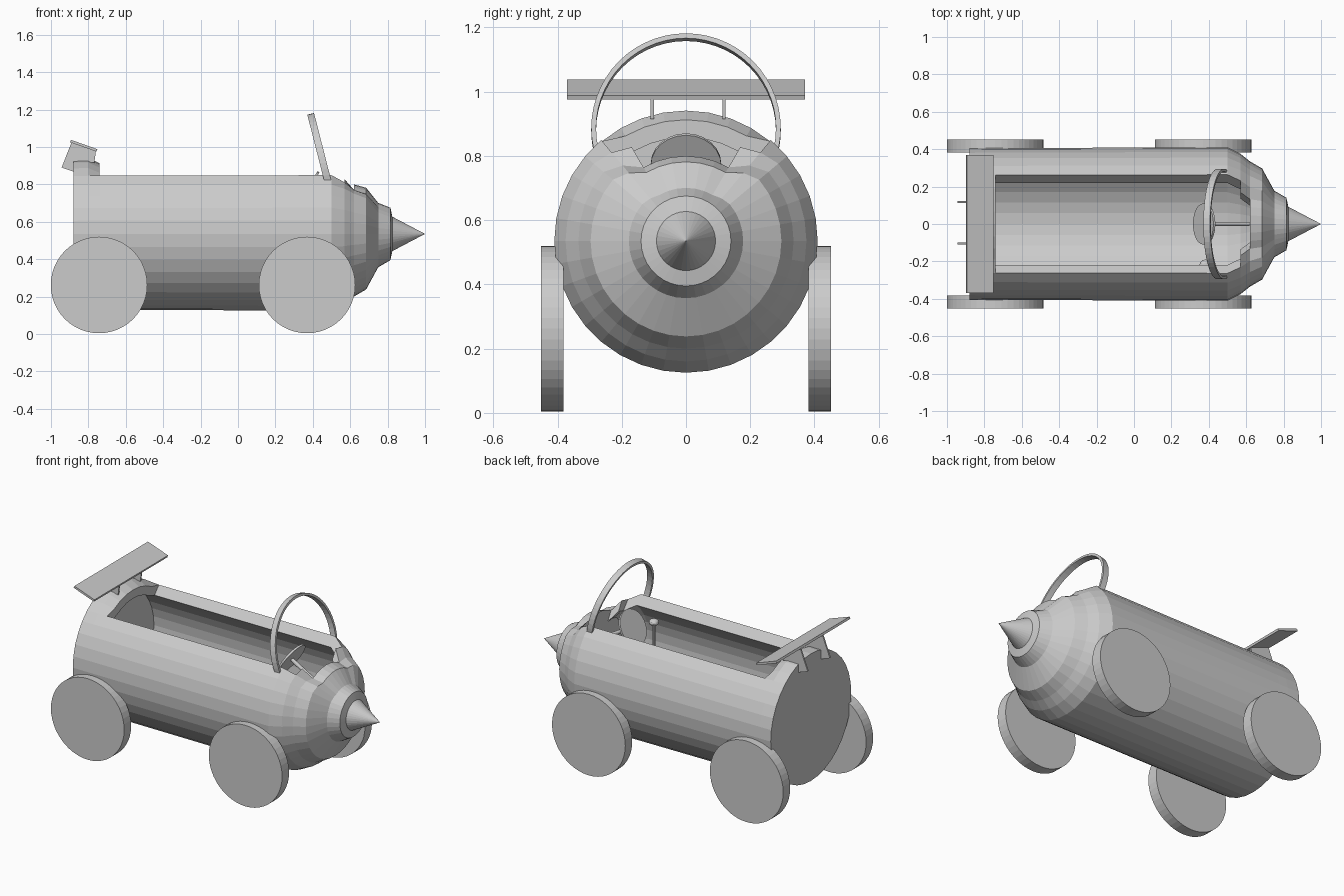
import bpy, bmesh, math
from mathutils import Vector

if "Cube" in bpy.data.objects:
    bpy.data.objects.remove(bpy.data.objects["Cube"])

gray = bpy.data.materials.new("plain gray")
gray.diffuse_color = (0.6, 0.6, 0.6, 1)
gray.use_nodes = True
gray.node_tree.nodes["Principled BSDF"].inputs["Base Color"].default_value = gray.diffuse_color
CZ = 0.535   # height of the body axis
SEG = 36


def finish(name, bm):
    bmesh.ops.recalc_face_normals(bm, faces=bm.faces)
    me = bpy.data.meshes.new(name)
    bm.to_mesh(me)
    bm.free()
    me.materials.append(gray)
    ob = bpy.data.objects.new(name, me)
    bpy.context.collection.objects.link(ob)
    return ob


def rod(name, a, b, r1, r2=None, seg=32):
    """Cylinder or cone between two points."""
    a, b = Vector(a), Vector(b)
    bm = bmesh.new()
    bmesh.ops.create_cone(bm, cap_ends=True, segments=seg, radius1=r1,
                          radius2=r1 if r2 is None else r2, depth=(b - a).length)
    q = Vector((0, 0, 1)).rotation_difference(b - a)
    for v in bm.verts:
        v.co = q @ v.co + (a + b) / 2
    return finish(name, bm)


def prism(name, pts, y0, y1):
    """Side outline (x, z) extruded across y."""
    bm = bmesh.new()
    f = bm.faces.new([bm.verts.new((x, y0, z)) for x, z in pts])
    ext = bmesh.ops.extrude_face_region(bm, geom=[f])["geom"]
    for v in ext:
        if isinstance(v, bmesh.types.BMVert):
            v.co.y = y1
    return finish(name, bm)


# Body: outer and inner skins (x, radius, top squash, opening half-width in steps)
outer = [(-0.88, 0, 1, 0), (-0.88, 0.405, 1, 0), (-0.80, 0.406, 1, 0), (-0.74, 0.406, 0.93, 4),
         (0.50, 0.41, 1, 4), (0.57, 0.375, 0.9, 3), (0.62, 0.335, 0.79, 0),
         (0.685, 0.297, 0.83, 0), (0.75, 0.178, 0.93, 0), (0.815, 0.14, 1, 0),
         (0.825, 0.092, 1, 0), (1.0, 0, 1, 0)]
inner = [(-0.83, 0, 1, 0), (-0.83, 0.34, 1, 0), (-0.80, 0.34, 1, 0), (-0.74, 0.34, 0.95, 4),
         (0.50, 0.34, 1, 4), (0.57, 0.30, 0.9, 3), (0.62, 0.25, 0.79, 0), (0.62, 0, 1, 0)]


def skin(bm, profile):
    rings = []
    for x, r, squash, _ in profile:
        ring = []
        for i in range(SEG):
            k = min(i, SEG - i)          # steps away from the top
            t = 1 if k <= 3 else (0.4 if k == 4 else 0)
            if x < 0.5 and k == 4:
                t = 0
            rr = r * (1 + (squash - 1) * t)
            a = 2 * math.pi * i / SEG
            ring.append(bm.verts.new((x, rr * math.sin(a), CZ + rr * math.cos(a))))
        rings.append(ring)
    for j in range(len(rings) - 1):
        half = profile[j][3]
        for i in range(SEG):
            if i < half or i >= SEG - half:
                continue
            n = (i + 1) % SEG
            bm.faces.new((rings[j][i], rings[j][n], rings[j + 1][n], rings[j + 1][i]))


bm = bmesh.new()
skin(bm, outer)
skin(bm, inner)
bmesh.ops.remove_doubles(bm, verts=bm.verts, dist=1e-5)
bmesh.ops.delete(bm, geom=[v for v in bm.verts if not v.link_faces], context='VERTS')
bmesh.ops.bridge_loops(bm, edges=[e for e in bm.edges if e.is_boundary])
finish("body", bm)

# Wheels
for end, x in (("rear", -0.743), ("front", 0.369)):
    for side, s in (("left", -1), ("right", 1)):
        rod(f"{end}_{side}_wheel", (x, s * 0.382, 0.262), (x, s * 0.452, 0.262), 0.258, seg=48)

# Rear wing and its two thin brackets
prism("rear_wing", [(-0.893, 1.038), (-0.752, 0.988), (-0.756, 0.975), (-0.898, 1.025)], -0.37, 0.37)
bracket = [(-0.89, 1.025), (-0.76, 0.978), (-0.768, 0.915), (-0.80, 0.92),
           (-0.82, 0.89), (-0.88, 0.868), (-0.943, 0.89)]
for side, y in (("left", -0.105), ("right", 0.118)):
    prism(f"wing_bracket_{side}", bracket, y - 0.005, y + 0.005)

# Windshield hoop: a leaning flat band
bm = bmesh.new()
prev = None
N = 32
for i in range(N + 1):
    a = math.radians(-13 + 206 * i / N)
    sec = []
    for r, dx in ((0.295, -0.018), (0.295, 0.018), (0.28, 0.018), (0.28, -0.018)):
        y, z = r * math.cos(a), 0.882 + r * math.sin(a)
        sec.append(bm.verts.new((0.478 - 0.255 * (z - 0.826) + dx, y, z + dx * 0.25)))
    if prev:
        for k in range(4):
            bm.faces.new((prev[k], prev[(k + 1) % 4], sec[(k + 1) % 4], sec[k]))
    else:
        bm.faces.new(sec)
    prev = sec
bm.faces.new(prev)
finish("windshield_hoop", bm)

# Steering wheel and column
c = Vector((0.37, 0, 0.775))
d = Vector((0.87, 0, -0.5))
rod("steering_wheel", c, c + d * 0.012, 0.11, seg=24)
rod("steering_column", c, c + d * 0.28, 0.012, seg=12)

# Gear stick with knob
rod("gear_stick", (0.38, -0.22, 0.42), (0.38, -0.22, 0.71), 0.01, seg=10)
bm = bmesh.new()
bmesh.ops.create_uvsphere(bm, u_segments=12, v_segments=8, radius=0.03)
for v in bm.verts:
    v.co = Vector((0.38 + v.co.x, -0.22 + v.co.y, 0.72 + v.co.z * 0.7))
finish("gear_knob", bm)
